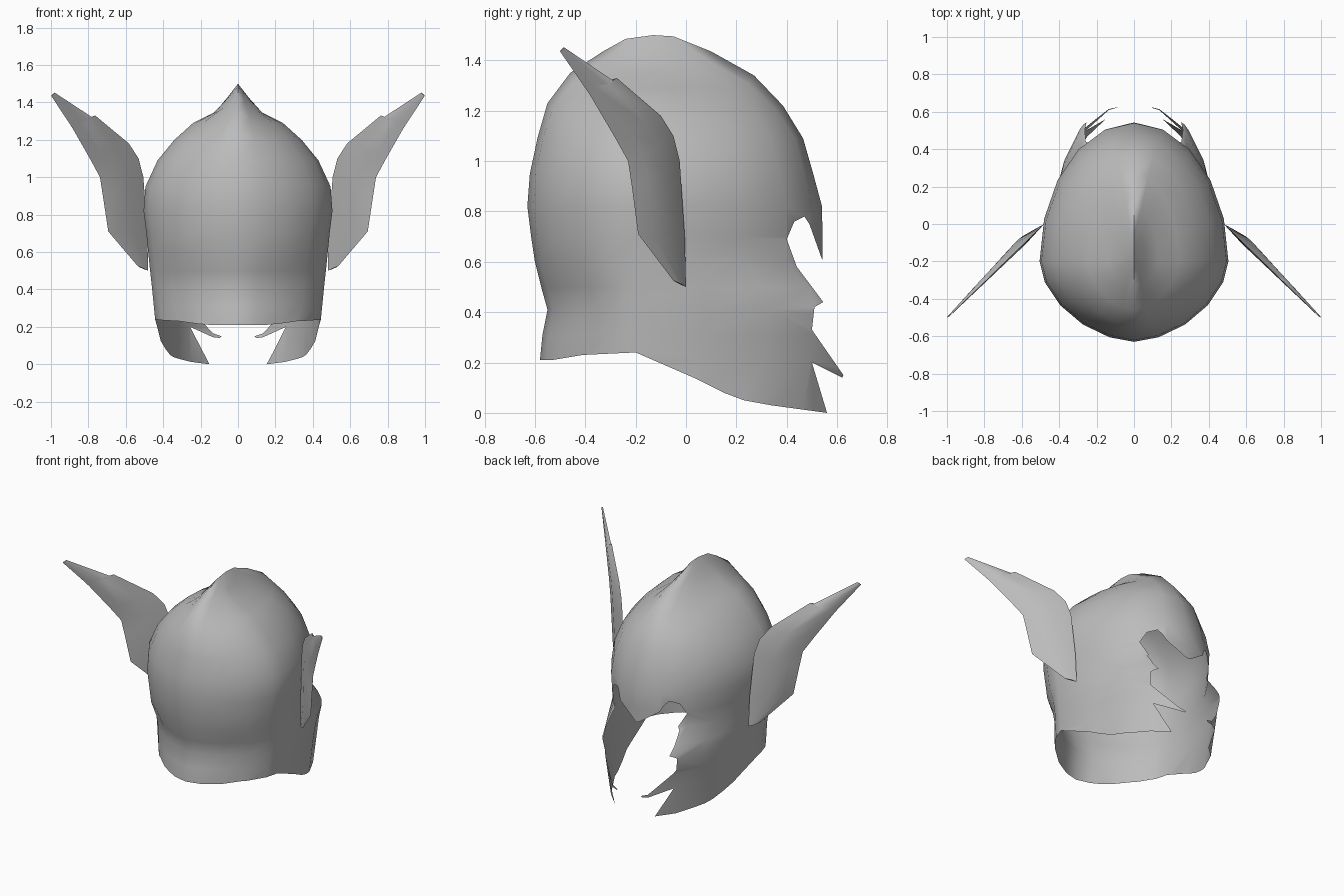
import bpy, bmesh, math

cube = bpy.data.objects.get("Cube")
if cube:
    bpy.data.objects.remove(cube)

metal = bpy.data.materials.new("plain grey")
metal.use_nodes = True
metal.diffuse_color = (0.5, 0.5, 0.5, 1)
metal.node_tree.nodes["Principled BSDF"].inputs["Base Color"].default_value = (0.5, 0.5, 0.5, 1)


def make_object(name, bm):
    bmesh.ops.recalc_face_normals(bm, faces=bm.faces)
    mesh = bpy.data.meshes.new(name)
    bm.to_mesh(mesh)
    bm.free()
    mesh.materials.append(metal)
    obj = bpy.data.objects.new(name, mesh)
    bpy.context.collection.objects.link(obj)
    return obj


def smooth(obj, degrees):
    bpy.ops.object.select_all(action="DESELECT")
    obj.select_set(True)
    bpy.context.view_layer.objects.active = obj
    bpy.ops.object.shade_smooth_by_angle(angle=math.radians(degrees))


def loft(bm, rows):
    """Bridge successive closed rings of points with quads."""
    rings = [[bm.verts.new(p) for p in row] for row in rows]
    for a, b in zip(rings, rings[1:]):
        for i in range(len(a)):
            j = (i + 1) % len(a)
            bm.faces.new((a[i], a[j], b[j], b[i]))
    return rings


# Helmet shell: height, rear y, half width, front y, crest lift at rear and front
levels = [
    (-0.1, -0.58, 0.42, 0.6, 0, 0), (0.21, -0.58, 0.44, 0.665, 0, 0),
    (0.31, -0.57, 0.45, 0.68, 0, 0), (0.41, -0.55, 0.46, 0.72, 0, 0),
    (0.5, -0.575, 0.47, 0.65, 0, 0), (0.6, -0.6, 0.48, 0.543, 0, 0),
    (0.7, -0.615, 0.49, 0.542, 0, 0), (0.82, -0.63, 0.505, 0.54, 0, 0),
    (0.95, -0.62, 0.495, 0.505, 0, 0), (1.09, -0.59, 0.43, 0.465, 0, 0),
    (1.2, -0.55, 0.34, 0.385, 0.03, 0.02), (1.29, -0.46, 0.24, 0.27, 0.06, 0.05),
    (1.345, -0.33, 0.13, 0.1, 0.09, 0.09), (1.365, -0.24, 0.06, -0.05, 0.12, 0.13),
]
SEGMENTS = 20
MID_Y = -0.2


def oval(z, rear, width, front, rear_lift, front_lift):
    pinch = 1.3 if z < 0.55 else 1.15
    ring = []
    for i in range(SEGMENTS):
        t = math.tau * i / SEGMENTS
        s, c = math.sin(t), -math.cos(t)
        if c > 0.001:
            reach, lift = front - MID_Y, front_lift
        else:
            # The rear half narrows towards the centre line
            reach, lift = rear - MID_Y, rear_lift
            s = math.copysign(abs(s) ** pinch, s)
            c = abs(c) ** pinch
        x = width * s
        crest = lift * max(0, 1 - abs(x) / 0.13) ** 1.3
        ring.append((x, MID_Y + reach * c, z + crest))
    return ring


bm = bmesh.new()
rings = loft(bm, [oval(*level) for level in levels])
bm.faces.new(rings[0])
crown = bm.verts.new((0, -0.13, 1.5))
top = rings[-1]
for i in range(SEGMENTS):
    bm.faces.new((top[i], top[(i + 1) % SEGMENTS], crown))
shell = make_object("helmet_shell", bm)

# Side outline of the lower rim, jagged cheek guards, eye arches and nose guard
outline = [
    (-0.9, 0.21), (-0.53, 0.21), (-0.41, 0.23), (-0.2, 0.24), (0.03, 0.14),
    (0.15, 0.08), (0.23, 0.05), (0.34, 0.03), (0.56, 0), (0.5, 0.2), (0.62, 0.14),
    (0.625, 0.15), (0.5, 0.33), (0.51, 0.42), (0.545, 0.44), (0.44, 0.58), (0.4, 0.69),
    (0.43, 0.76), (0.47, 0.78), (0.49, 0.75), (0.54, 0.61), (0.9, 0.61),
    (0.9, -0.3), (-0.9, -0.3),
]
bm = bmesh.new()
for side in loft(bm, [[(x, y, z) for y, z in outline] for x in (-1, 1)]):
    bm.faces.new(side)
cutter = make_object("opening_cutter", bm)
cutter.hide_render = True

cut = shell.modifiers.new("openings", "BOOLEAN")
cut.operation = "DIFFERENCE"
cut.solver = "EXACT"
cut.object = cutter
bpy.context.view_layer.update()
evaluated = shell.evaluated_get(bpy.context.evaluated_depsgraph_get())
bm = bmesh.new()
bm.from_mesh(evaluated.to_mesh())
evaluated.to_mesh_clear()
shell.modifiers.clear()
bpy.data.objects.remove(cutter)

# Keep only the outer skin, so the helmet is a hollow thin shell
bm.normal_update()
walls = [f for f in bm.faces if abs(f.normal.x) < 0.001]
bmesh.ops.delete(bm, geom=walls, context="FACES")
bm.to_mesh(shell.data)
bm.free()
smooth(shell, 70)

# Wings: thin swept blades, given as leading y, z, trailing y, z, half thickness
blade = [
    (0, 0.5, -0.05, 0.525, 0.008), (-0.005, 0.7, -0.19, 0.71, 0.03),
    (-0.025, 1.0, -0.215, 0.9, 0.035), (-0.05, 1.1, -0.23, 1.0, 0.035),
    (-0.1, 1.18, -0.28, 1.09, 0.03), (-0.275, 1.33, -0.38, 1.26, 0.02),
    (-0.29, 1.32, -0.4, 1.29, 0.018), (-0.485, 1.452, -0.5, 1.435, 0.006),
]


def wing_section(side, lead_y, lead_z, trail_y, trail_z, thick):
    points = []
    for along, bulge in ((0, 0), (0.4, 0.9), (0.75, 0.6), (1, 0), (0.75, -0.4), (0.4, -0.4)):
        y = lead_y + (trail_y - lead_y) * along
        z = lead_z + (trail_z - lead_z) * along
        offset = bulge * thick * 0.7
        flare = 0.6 * thick * along
        points.append((side * (0.48 - 1.03 * y + offset + flare), y + offset, z))
    return points


for name, side in (("left_wing", 1), ("right_wing", -1)):
    bm = bmesh.new()
    rings = loft(bm, [wing_section(side, *station) for station in blade])
    bm.faces.new(rings[0])
    bm.faces.new(rings[-1])
    smooth(make_object(name, bm), 60)
